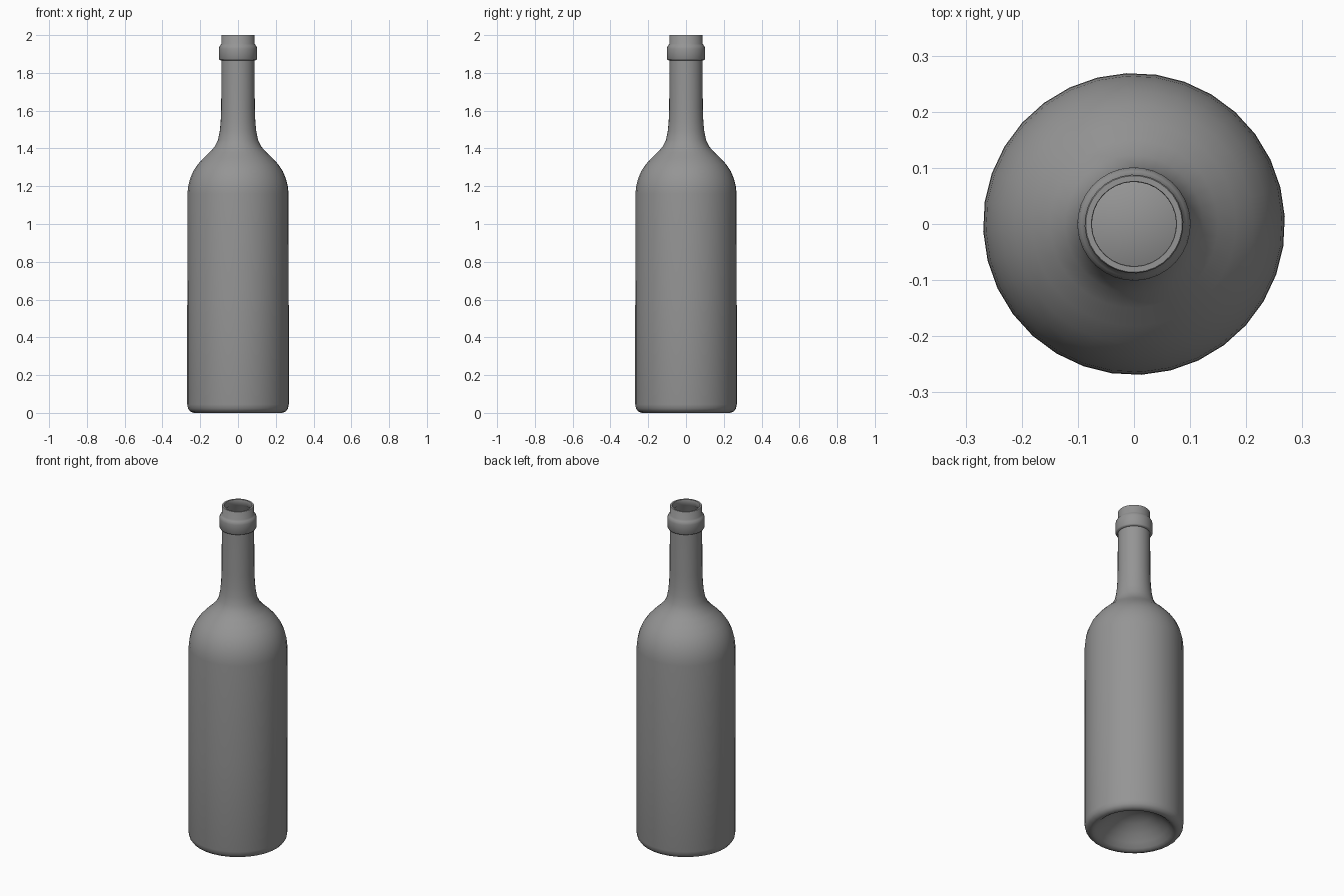
import bpy, bmesh, math
from mathutils import Matrix

if "Cube" in bpy.data.objects:
    bpy.data.objects.remove(bpy.data.objects["Cube"])

SEGMENTS = 32


def lathe(name, profile, grey):
    """Revolve an (r, z) profile around the z axis."""
    bm = bmesh.new()
    verts = [bm.verts.new((r, 0, z)) for r, z in profile]
    edges = [bm.edges.new(pair) for pair in zip(verts, verts[1:])]
    bmesh.ops.spin(bm, geom=verts + edges, cent=(0, 0, 0), axis=(0, 0, 1),
                   angle=math.tau, steps=SEGMENTS)
    bmesh.ops.remove_doubles(bm, verts=bm.verts, dist=0.0005)
    bmesh.ops.rotate(bm, verts=bm.verts, cent=(0, 0, 0),
                     matrix=Matrix.Rotation(math.radians(2.8), 3, 'Z'))
    bmesh.ops.recalc_face_normals(bm, faces=bm.faces)
    mesh = bpy.data.meshes.new(name)
    bm.to_mesh(mesh)
    bm.free()
    mat = bpy.data.materials.new("dark_glass")
    mat.diffuse_color = (grey, grey, grey, 1)
    mat.use_nodes = True
    mat.node_tree.nodes["Principled BSDF"].inputs["Base Color"].default_value = mat.diffuse_color
    mesh.materials.append(mat)
    obj = bpy.data.objects.new(name, mesh)
    bpy.context.collection.objects.link(obj)
    bpy.context.view_layer.objects.active = obj
    obj.select_set(True)
    bpy.ops.object.shade_smooth_by_angle(angle=math.radians(50))
    obj.select_set(False)
    return obj


# Domed hollow under the base, then the rounded foot
base = [(0, 0.13), (0.05, 0.125), (0.1, 0.106), (0.15, 0.07), (0.185, 0.036),
        (0.208, 0.011), (0.222, 0.002), (0.235, 0.0), (0.254, 0.008),
        (0.265, 0.023), (0.269, 0.045)]
# Straight body, shoulder and neck
body = [(0.269, 0.57), (0.268, 1.16), (0.264, 1.2), (0.254, 1.24),
        (0.237, 1.28), (0.213, 1.316), (0.182, 1.35), (0.15, 1.38),
        (0.123, 1.41), (0.106, 1.445), (0.097, 1.49), (0.092, 1.54),
        (0.089, 1.61), (0.088, 1.866)]
# Collar ring and lip
collar = [(0.097, 1.868), (0.101, 1.874), (0.101, 1.928), (0.099, 1.938),
          (0.094, 1.946), (0.088, 1.954), (0.088, 1.997), (0.086, 2.0)]
# Inner wall down to the inside of the domed base
inside = [(0.076, 2.0), (0.075, 1.997), (0.075, 1.965), (0.082, 1.958),
          (0.081, 1.55), (0.092, 1.445), (0.14, 1.37), (0.2, 1.312),
          (0.24, 1.24), (0.254, 1.16), (0.254, 0.05), (0.235, 0.025),
          (0.2, 0.055), (0.15, 0.09), (0.1, 0.122), (0.05, 0.139), (0, 0.145)]

lathe("bottle", base + body + collar + inside, 0.3)
